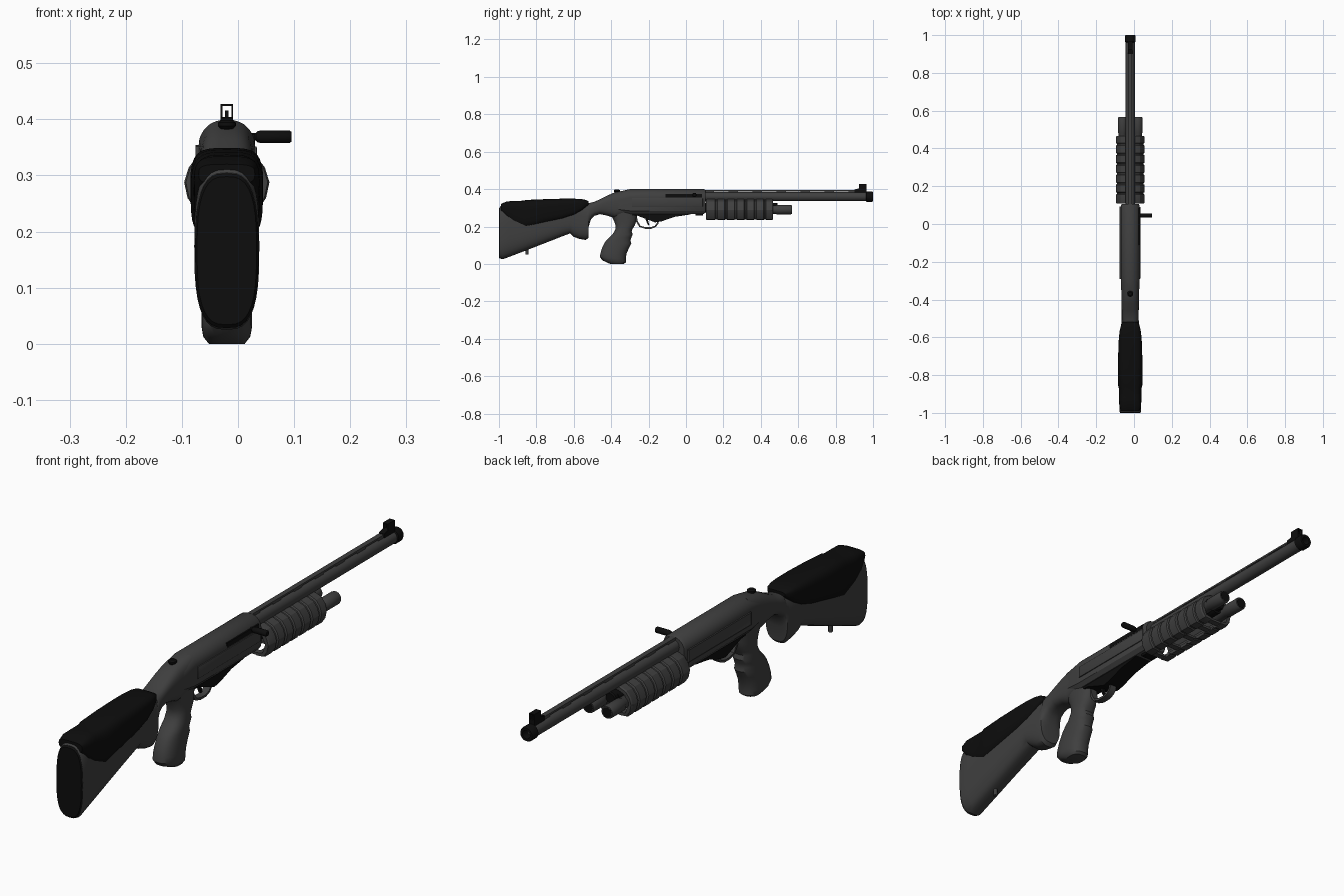
import bpy, bmesh, math
from mathutils import Matrix, Vector

CX = -0.02  # centre plane of the gun (the bolt handle sticks out on +x)

def material(name, c):
    m = bpy.data.materials.new(name)
    m.diffuse_color = (c, c, c, 1)
    return m

GREY = material("dark_grey", 0.05)
BLACK = material("black", 0.004)

def finish(name, bm, mat, angle=35):
    bmesh.ops.recalc_face_normals(bm, faces=bm.faces)
    me = bpy.data.meshes.new(name)
    bm.to_mesh(me)
    bm.free()
    ob = bpy.data.objects.new(name, me)
    bpy.context.collection.objects.link(ob)
    me.materials.append(mat)
    bpy.ops.object.select_all(action='DESELECT')
    ob.select_set(True)
    bpy.context.view_layer.objects.active = ob
    bpy.ops.object.shade_smooth_by_angle(angle=math.radians(angle))
    return ob

def loft(name, rings, mat, angle=35):
    """Skin a list of equally long point rings and cap both ends."""
    bm = bmesh.new()
    vs = [[bm.verts.new(p) for p in r] for r in rings]
    n = len(rings[0])
    for a, b in zip(vs, vs[1:]):
        for i in range(n):
            j = (i + 1) % n
            bm.faces.new((a[i], a[j], b[j], b[i]))
    bm.faces.new(vs[0])
    bm.faces.new(vs[-1])
    return finish(name, bm, mat, angle)

def oval(hu, hv, e, n=36):
    """Superellipse outline."""
    out = []
    for i in range(n):
        t = 2 * math.pi * i / n
        c, s = math.cos(t), math.sin(t)
        out.append((hu * math.copysign(abs(c) ** (2 / e), c),
                    hv * math.copysign(abs(s) ** (2 / e), s)))
    return out

def body_y(name, rows, mat, e):
    """Rounded body along y; rows are (y, z low, z high, half width)."""
    return loft(name, [[(CX + u, y, (lo + hi) / 2 + v) for u, v in oval(w, (hi - lo) / 2, e)]
                       for y, lo, hi, w in rows], mat)

def box(name, x, y, z, mat, bevel=0.0):
    bm = bmesh.new()
    bmesh.ops.create_cube(bm, size=1)
    for v in bm.verts:
        v.co = [a[0] + (c + 0.5) * (a[1] - a[0]) for a, c in zip((x, y, z), v.co)]
    if bevel:
        bmesh.ops.bevel(bm, geom=bm.edges[:], offset=bevel, segments=2, affect='EDGES', profile=0.5)
    return finish(name, bm, mat)

def turned(name, start, axis, rows, mat, n=28):
    """Turned part; rows are (distance along axis, radius)."""
    rot = Vector((0, 0, 1)).rotation_difference(Vector(axis)).to_matrix()
    rings = [[Vector(start) + rot @ Vector((r * math.cos(2 * math.pi * i / n),
              r * math.sin(2 * math.pi * i / n), d)) for i in range(n)] for d, r in rows]
    return loft(name, rings, mat)

# Shoulder stock with thumb hook and wrist
stock = body_y("stock", [
    (-0.995, 0.03, 0.305, 0.056), (-0.98, 0.025, 0.322, 0.058), (-0.95, 0.036, 0.329, 0.057),
    (-0.85, 0.074, 0.330, 0.055), (-0.75, 0.113, 0.328, 0.053), (-0.65, 0.152, 0.328, 0.052),
    (-0.62, 0.163, 0.328, 0.051), (-0.60, 0.145, 0.328, 0.050), (-0.57, 0.134, 0.326, 0.049),
    (-0.535, 0.128, 0.322, 0.048), (-0.522, 0.140, 0.323, 0.047), (-0.520, 0.200, 0.325, 0.046),
    (-0.508, 0.240, 0.328, 0.045), (-0.49, 0.257, 0.332, 0.045), (-0.46, 0.266, 0.346, 0.045),
    (-0.42, 0.258, 0.366, 0.046), (-0.38, 0.245, 0.383, 0.047), (-0.30, 0.265, 0.398, 0.048)], GREY, 2.9)

# Rubber plate on the butt
body_y("butt_plate", [(-1.0, 0.034, 0.298, 0.053), (-0.994, 0.028, 0.305, 0.0565)], BLACK, 2.9)

# Cheek pad wrapped over the stock
body_y("cheek_pad", [
    (-0.99, 0.285, 0.320, 0.050), (-0.96, 0.245, 0.334, 0.058), (-0.92, 0.207, 0.337, 0.059),
    (-0.87, 0.186, 0.338, 0.060), (-0.855, 0.186, 0.342, 0.064), (-0.76, 0.212, 0.346, 0.065),
    (-0.66, 0.234, 0.349, 0.063), (-0.60, 0.255, 0.349, 0.060), (-0.56, 0.280, 0.347, 0.055),
    (-0.535, 0.302, 0.342, 0.048), (-0.52, 0.318, 0.334, 0.038)], BLACK, 3.6)

# Sling stud under the stock
turned("sling_stud", (CX, -0.85, 0.05), (0, 0, 1), [(0, 0.008), (0.04, 0.008)], GREY, 12)

# Pistol grip with finger grooves; rows are (z, y back, y front, half width)
grip_rows = [(0.285, -0.42, -0.25, 0.040), (0.26, -0.40, -0.262, 0.040), (0.235, -0.387, -0.265, 0.039),
             (0.21, -0.378, -0.272, 0.039), (0.19, -0.376, -0.284, 0.039), (0.175, -0.382, -0.291, 0.040),
             (0.158, -0.394, -0.285, 0.041), (0.142, -0.411, -0.292, 0.042), (0.125, -0.427, -0.297, 0.042),
             (0.11, -0.437, -0.292, 0.043), (0.085, -0.449, -0.305, 0.044), (0.055, -0.458, -0.318, 0.045),
             (0.03, -0.460, -0.322, 0.045), (0.013, -0.445, -0.322, 0.042), (0.0, -0.405, -0.332, 0.032)]
loft("pistol_grip", [[(CX + u, (a + b) / 2 + v, z + (0.4 * -v * 0.2 if z < 0.04 and z > 0.001 else 0))
                      for u, v in oval(w, (b - a) / 2, 2.4)] for z, a, b, w in grip_rows], GREY)

# Receiver: flat sides with an arched top
def arch(y, lo, hi, w):
    half = [(w * 0.75, lo), (w, lo + 0.016)]
    half += [(w * math.cos(t * math.pi / 16), hi - 0.045 + 0.045 * math.sin(t * math.pi / 16)) for t in range(8)]
    return [(CX + x, y, z) for x, z in half] + [(CX, y, hi)] + [(CX - x, y, z) for x, z in reversed(half)]

loft("receiver", [arch(-0.40, 0.29, 0.372, 0.042), arch(-0.36, 0.275, 0.386, 0.047),
                  arch(-0.30, 0.268, 0.400, 0.050), arch(0.095, 0.268, 0.400, 0.050),
                  arch(0.105, 0.275, 0.395, 0.046)], GREY)
for side, s in (("left", -1), ("right", 1)):
    box("receiver_panel_" + side, (CX + s * 0.045, CX + s * 0.0535), (-0.29, 0.09), (0.305, 0.352), GREY, 0.002)
box("ejection_slot", (CX + 0.045, CX + 0.0505), (-0.11, 0.085), (0.356, 0.374), BLACK)

# Bolt handle on the right side
turned("bolt_handle", (0.02, 0.045, 0.369), (1, 0, 0),
       [(0, 0.007), (0.012, 0.007), (0.015, 0.010), (0.022, 0.0115), (0.071, 0.0115), (0.075, 0.009)], BLACK, 20)

# Safety knob behind the receiver
turned("safety_knob", (CX, -0.37, 0.37), (0, 0, 1),
       [(0, 0.012), (0.014, 0.012), (0.018, 0.016), (0.024, 0.016), (0.029, 0.009)], BLACK, 20)

# Trigger housing: black wedge under the receiver
wedge = [(-0.37, 0.275), (-0.36, 0.262), (-0.26, 0.258), (-0.165, 0.222), (-0.13, 0.228),
         (-0.06, 0.252), (0.02, 0.264), (0.05, 0.275)]
loft("trigger_housing", [[(CX + x, y, z) for y, z in wedge] for x in (-0.034, 0.034)], BLACK)
box("loading_latch", (CX - 0.025, CX + 0.025), (0.05, 0.09), (0.258, 0.28), BLACK, 0.003)

# Trigger guard: flat band following a loop
band = [(-0.272, 0.262), (-0.266, 0.225), (-0.25, 0.198), (-0.22, 0.188), (-0.185, 0.188),
        (-0.16, 0.198), (-0.148, 0.215), (-0.145, 0.235)]
mid = Vector((-0.208, 0.235))
rings = []
for p in band:
    p = Vector(p)
    q = p + (mid - p).normalized() * 0.009
    rings.append([(CX - 0.014, *p), (CX + 0.014, *p), (CX + 0.014, *q), (CX - 0.014, *q)])
loft("trigger_guard", rings, GREY)
trig = [(-0.225, 0.262), (-0.215, 0.235), (-0.203, 0.206), (-0.196, 0.209), (-0.204, 0.237), (-0.205, 0.262)]
loft("trigger", [[(CX + x, y, z) for y, z in trig] for x in (-0.006, 0.006)], BLACK)

# Barrel and hollow muzzle cap
turned("barrel", (CX, 0.09, 0.36), (0, 1, 0), [(0, 0.025), (0.88, 0.024)], GREY)
turned("muzzle_cap", (CX, 0.962, 0.36), (0, 1, 0),
       [(0, 0.024), (0.004, 0.028), (0.032, 0.028), (0.038, 0.025), (0.038, 0.016), (0.005, 0.016)], BLACK)

# Ventilated rib on posts
box("sight_rib", (CX - 0.010, CX + 0.010), (0.10, 0.91), (0.388, 0.395), GREY)
for i in range(7):
    y = 0.10 + i * 0.128
    box("rib_post_%d" % (i + 1), (CX - 0.009, CX + 0.009), (y, min(y + 0.05, 0.91)), (0.378, 0.39), GREY)

# Front sight: ramp, square hood and blade
ramp = [(0.90, 0.378), (0.90, 0.398), (0.925, 0.404), (0.966, 0.404), (0.966, 0.378)]
loft("front_sight_ramp", [[(CX + x, y, z) for y, z in ramp] for x in (-0.011, 0.011)], BLACK)
for side, s in (("left", -1), ("right", 1)):
    box("front_sight_wing_" + side, (CX + s * 0.008, CX + s * 0.011), (0.925, 0.966), (0.40, 0.427), BLACK)
box("front_sight_bridge", (CX - 0.011, CX + 0.011), (0.925, 0.966), (0.424, 0.427), BLACK)
box("front_sight_blade", (CX - 0.003, CX + 0.003), (0.935, 0.96), (0.40, 0.416), BLACK)

# Fore-end: ribbed shell open along the bottom
outer = [(0.026, 0.346), (0.052, 0.335), (0.068, 0.314), (0.076, 0.288), (0.070, 0.260), (0.055, 0.238), (0.024, 0.235)]
inner = [(0.024, 0.248), (0.048, 0.252), (0.060, 0.288), (0.045, 0.320), (0.018, 0.332)]

def shell(y, k):
    half = [(x * k, 0.288 + (z - 0.288) * k) for x, z in outer] + inner
    return [(CX + x, y, z) for x, z in half] + [(CX - x, y, z) for x, z in reversed(half)]

rings = [shell(0.108, 0.96), shell(0.114, 1.0)]
for i in range(6):
    y = 0.155 + i * 0.052
    rings += [shell(y, 1.0), shell(y + 0.004, 0.93), shell(y + 0.010, 0.93), shell(y + 0.014, 1.0)]
rings += [shell(0.46, 1.0), shell(0.466, 0.95)]
loft("fore_end", rings, GREY, 25)
for i, y in enumerate((0.11, 0.20, 0.29, 0.38, 0.44)):
    box("fore_end_crossbar_%d" % (i + 1), (CX - 0.03, CX + 0.03), (y, y + 0.024), (0.238, 0.247), GREY)

# Magazine tube inside the fore-end and its cap
turned("magazine_tube", (CX, 0.08, 0.30), (0, 1, 0), [(0, 0.026), (0.39, 0.026)], BLACK)
turned("magazine_cap", (CX, 0.46, 0.305), (0, 1, 0), [(0, 0.022), (0.025, 0.022), (0.03, 0.018)], BLACK)

# Twin tubes projecting from the fore-end, with black hollow ends
for side, s in (("left", -1), ("right", 1)):
    x = CX + s * 0.040
    turned("side_tube_" + side, (x, 0.40, 0.29), (0, 1, 0),
           [(0, 0.022), (0.08, 0.022), (0.085, 0.025), (0.160, 0.025), (0.166, 0.023), (0.166, 0.019)], GREY)
    turned("side_tube_end_" + side, (x, 0.56, 0.29), (0, 1, 0), [(0, 0.0195), (0.007, 0.0195)], BLACK)
